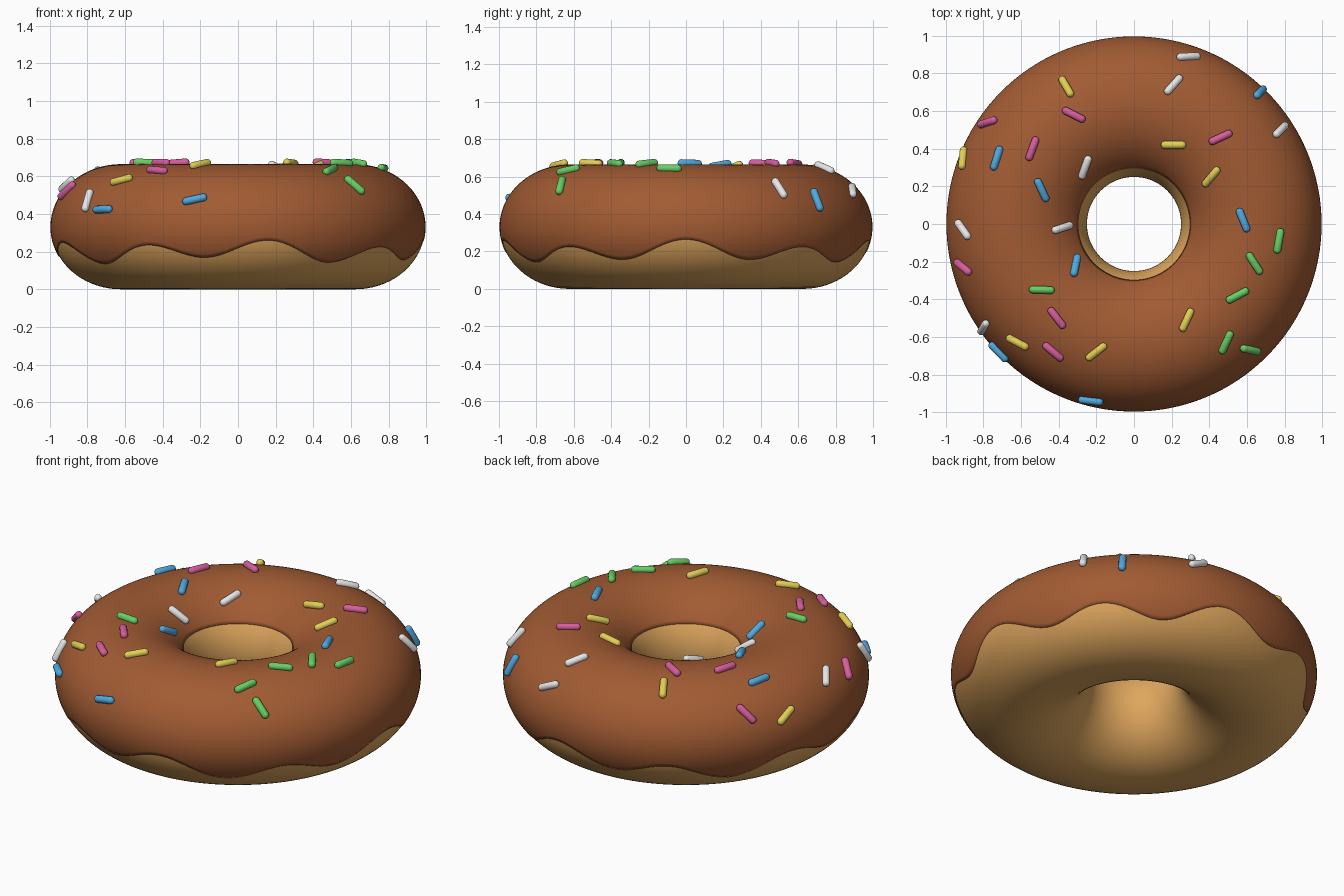
import bpy, bmesh
from math import sin, cos, asin, acos, pi, radians, hypot
from mathutils import Vector, Matrix

if "Cube" in bpy.data.objects:
    bpy.data.objects.remove(bpy.data.objects["Cube"])

RING, WIDE, TALL = 0.622, 0.372, 0.331    # ring radius and half sizes of the dough section
ICING = 0.003                             # icing thickness


def material(name, colour):
    mat = bpy.data.materials.new(name)
    mat.use_nodes = True
    mat.diffuse_color = (*colour, 1)
    mat.node_tree.nodes["Principled BSDF"].inputs["Base Color"].default_value = (*colour, 1)
    return mat


def surface_point(turn, phi, lift=0.0):
    """Point on the ring: turn goes round the hole, phi round the section."""
    r = RING + (WIDE + lift) * cos(phi)
    return Vector((r * cos(turn), r * sin(turn), TALL + (TALL + lift) * sin(phi)))


def mesh_object(name, mesh, mat):
    if not mesh.materials:
        mesh.materials.append(mat)
    mesh.shade_smooth()
    obj = bpy.data.objects.new(name, mesh)
    bpy.context.collection.objects.link(obj)
    return obj


def ring_sheet(name, mat, section, steps=180, closed=False):
    """Sweep section(turn), a list of (phi, lift), round the hole."""
    bm = bmesh.new()
    rows = []
    for i in range(steps):
        turn = 2 * pi * i / steps
        rows.append([bm.verts.new(surface_point(turn, p, l)) for p, l in section(turn)])
    count = len(rows[0])
    for i in range(steps):
        a, b = rows[i], rows[(i + 1) % steps]
        for j in range(count if closed else count - 1):
            k = (j + 1) % count
            bm.faces.new((a[j], b[j], b[k], a[k]))
    mesh = bpy.data.meshes.new(name)
    bm.to_mesh(mesh)
    bm.free()
    return mesh_object(name, mesh, mat)


# Dough ring
ring_sheet("dough_ring", material("golden dough", (0.73, 0.38, 0.11)),
           lambda turn: [(2 * pi * j / 72, 0) for j in range(72)], closed=True)


# Icing with a wavy outer edge and a round edge inside the hole
def icing_section(turn):
    edge_z = 0.2 + 0.045 * cos(9 * turn) + 0.02 * cos(4 * turn)
    start = asin((edge_z - TALL) / TALL)
    end = acos((0.3 - RING) / WIDE)
    phis = [start + (end - start) * j / 48 for j in range(49)]
    return [(start, -ICING)] + [(p, ICING) for p in phis] + [(end, -ICING)]


ring_sheet("icing", material("chocolate icing", (0.36, 0.105, 0.033)), icing_section)


# Sprinkles: rounded rods lying on the icing
def rod_mesh(name, radius=0.021, length=0.136):
    bm = bmesh.new()
    bmesh.ops.create_uvsphere(bm, u_segments=14, v_segments=9, radius=radius)
    for v in bm.verts:
        v.co.z += (length / 2 - radius) * (1 if v.co.z > 0 else -1)
    mesh = bpy.data.meshes.new(name)
    bm.to_mesh(mesh)
    bm.free()
    return mesh


def place_rod(name, mesh, mat, x, y, heading):
    lift = 0.011
    r = hypot(x, y)
    c = max(-0.99, min(0.99, (r - RING) / (WIDE + lift)))
    s = (1 - c * c) ** 0.5
    out = Vector((x / r, y / r, 0))
    centre = out * (RING + (WIDE + lift) * c) + Vector((0, 0, TALL + (TALL + lift) * s))
    normal = (out * c / WIDE + Vector((0, 0, s / TALL))).normalized()
    along = Vector((cos(radians(heading)), sin(radians(heading)), 0))
    along.z = -normal.dot(along) / normal.z
    turn = along.to_track_quat("Z", "Y").to_matrix().to_4x4()
    mesh_object(name, mesh, mat).matrix_world = Matrix.Translation(centre) @ turn


# Colour, then x, y and heading of each rod
sprinkles = {
    "white": ((0.85, 0.85, 0.85), [
        (.29, .89, 3), (.21, .74, 48), (.78, .5, 45), (-.26, .3, 70),
        (-.38, -.02, 18), (-.91, -.03, -55), (-.8, -.55, 60)]),
    "blue": ((0.08, 0.40, 0.75), [
        (.67, .7, 45), (-.73, .35, 72), (-.49, .18, -65), (.58, .02, -68),
        (-.31, -.22, 78), (-.72, -.68, -46), (-.23, -.94, -7)]),
    "pink": ((0.68, 0.11, 0.34), [
        (-.78, .54, 18), (-.32, .58, -27), (-.54, .4, 70), (.46, .46, 25),
        (-.91, -.23, -40), (-.41, -.5, -52), (-.43, -.68, -40)]),
    "yellow": ((0.76, 0.62, 0.09), [
        (-.36, .73, -60), (-.91, .35, 84), (.21, .42, 0), (.41, .25, 50),
        (.28, -.51, 65), (-.62, -.63, -28), (-.2, -.68, 38)]),
    "green": ((0.14, 0.62, 0.13), [
        (.77, -.09, 80), (.64, -.21, -57), (.55, -.38, 28), (.49, -.63, 65),
        (.62, -.67, -12), (-.49, -.35, -2)]),
}
for word, (colour, spots) in sprinkles.items():
    mat = material(word + " sugar", colour)
    mesh = rod_mesh(word + "_sprinkle")
    for spot in spots:
        place_rod(word + "_sprinkle", mesh, mat, *spot)
